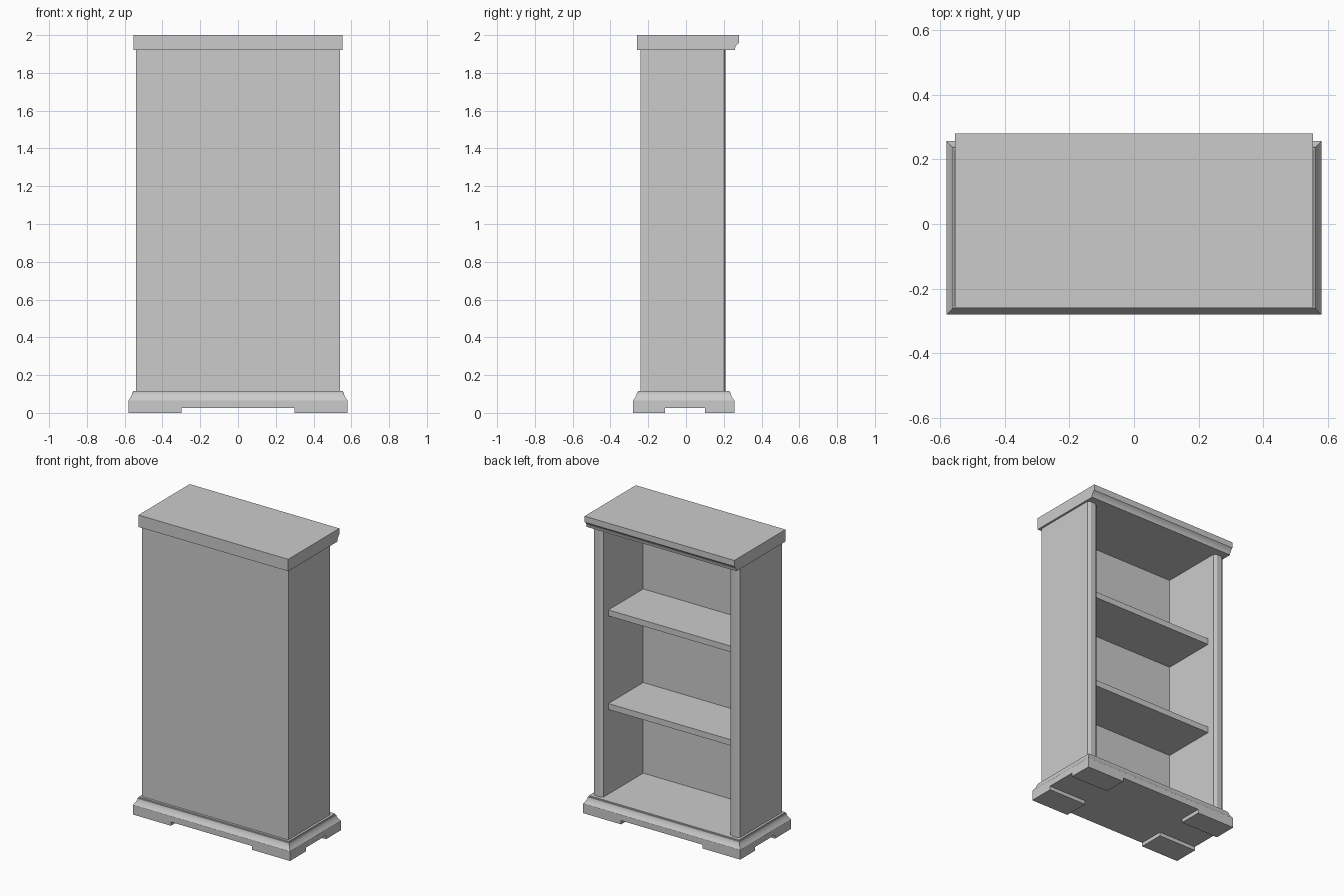
import bpy
import bmesh
import math

cube = bpy.data.objects.get("Cube")
if cube:
    bpy.data.objects.remove(cube, do_unlink=True)

grey = bpy.data.materials.new("plain_grey")
grey.use_nodes = True
colour = (0.6, 0.6, 0.6, 1)
grey.diffuse_color = colour
grey.node_tree.nodes["Principled BSDF"].inputs["Base Color"].default_value = colour


def finish(name, bm, smooth=False):
    bmesh.ops.recalc_face_normals(bm, faces=bm.faces)
    mesh = bpy.data.meshes.new(name)
    bm.to_mesh(mesh)
    bm.free()
    obj = bpy.data.objects.new(name, mesh)
    bpy.context.collection.objects.link(obj)
    mesh.materials.append(grey)
    if smooth:
        bpy.ops.object.select_all(action="DESELECT")
        obj.select_set(True)
        bpy.context.view_layer.objects.active = obj
        bpy.ops.object.shade_smooth_by_angle(angle=math.radians(32))
    return obj


def loft(name, rings, smooth=False):
    """Skin matching closed rings and cap both ends."""
    bm = bmesh.new()
    loops = [[bm.verts.new(p) for p in ring] for ring in rings]
    n = len(loops[0])
    for low, high in zip(loops, loops[1:]):
        for i in range(n):
            j = (i + 1) % n
            bm.faces.new((low[i], low[j], high[j], high[i]))
    bm.faces.new(loops[0])
    bm.faces.new(loops[-1])
    return finish(name, bm, smooth)


def rect(x0, x1, y0, y1, z):
    return [(x0, y0, z), (x1, y0, z), (x1, y1, z), (x0, y1, z)]


def box(name, x, y, z):
    return loft(name, [rect(*x, *y, h) for h in z])


INNER, OUTER = 0.47, 0.54
BACK, FRONT = -0.24, 0.20
FLOOR, CEILING = 0.115, 1.92
BASE_X, BASE_Y0, BASE_Y1 = 0.58, -0.28, 0.256

# Plinth with a coved, mitred edge: (inset, height)
plinth = [(0, 0.025), (0, 0.065), (0.007, 0.075), (0.013, 0.085),
          (0.018, 0.096), (0.02, 0.107), (0.025, 0.107), (0.025, FLOOR)]
loft("plinth", [rect(d - BASE_X, BASE_X - d, BASE_Y0 + d, BASE_Y1 - d, z)
                for d, z in plinth], True)

# Feet, side panels and moulded posts, mirrored left and right
for side, s in (("left", 1), ("right", -1)):
    xs = (s * 0.30, s * BASE_X)
    box(side + "_closed_side_foot", xs, (BASE_Y0, -0.11), (0, 0.025))
    box(side + "_open_side_foot", xs, (0.10, BASE_Y1), (0, 0.025))
    box(side + "_panel", (s * INNER, s * OUTER), (BACK, FRONT), (FLOOR, CEILING))
    post = [(OUTER, FRONT), (OUTER - 0.02, FRONT + 0.01),
            (INNER + 0.02, FRONT + 0.01), (INNER, FRONT)]
    loft(side + "_post", [[(s * x, y, z) for x, y in post] for z in (FLOOR, CEILING)])

# Back board and shelves
box("back_panel", (-INNER, INNER), (BACK, BACK + 0.02), (FLOOR, CEILING))
for name, top in (("lower_shelf", 0.72), ("upper_shelf", 1.345)):
    box(name, (-INNER, INNER), (BACK + 0.02, 0.147), (top - 0.04, top))

# Top board with a moulded edge over the opening
cornice = [(-0.26, CEILING), (0.258, CEILING), (0.26, 1.934), (0.266, 1.946),
           (0.274, 1.954), (0.28, 1.96), (0.28, 2), (-0.26, 2)]
loft("top_board", [[(x, y, z) for y, z in cornice] for x in (-0.553, 0.553)], True)
